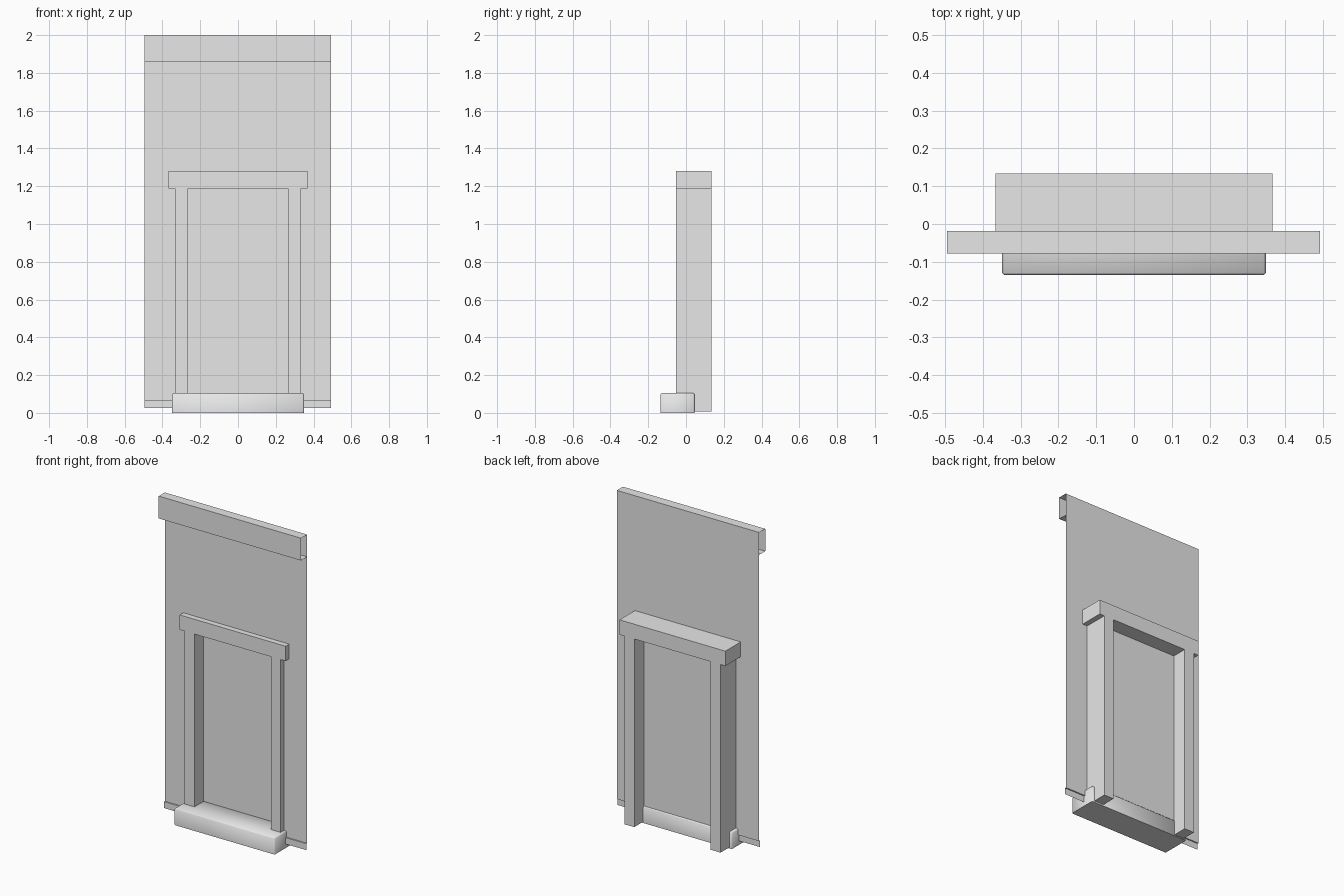
import bpy, bmesh, math

cube = bpy.data.objects.get("Cube")
if cube:
    bpy.data.objects.remove(cube, do_unlink=True)

grey = bpy.data.materials.new("plain_grey")
grey.use_nodes = True
colour = (0.8, 0.8, 0.8, 1)
grey.diffuse_color = colour
grey.node_tree.nodes["Principled BSDF"].inputs["Base Color"].default_value = colour

LEFT, RIGHT = -0.495, 0.492      # wall ends
WALL_Y = -0.018
FRAME_FRONT, FRAME_BACK = -0.053, 0.134
HIDDEN = 0.3                     # wall edge buried in the jambs


def finish(name, bm):
    mesh = bpy.data.meshes.new(name)
    bm.to_mesh(mesh)
    bm.free()
    obj = bpy.data.objects.new(name, mesh)
    bpy.context.collection.objects.link(obj)
    mesh.materials.append(grey)
    return obj


def strip(bm, profile, x0, x1):
    """Open sheet: sweep a (y, z) profile along x."""
    ends = [[bm.verts.new((x, y, z)) for y, z in profile] for x in (x0, x1)]
    for i in range(len(profile) - 1):
        bm.faces.new((ends[0][i], ends[0][i + 1], ends[1][i + 1], ends[1][i]))


# Wall sheet with the door opening left free
bm = bmesh.new()
for x0, x1 in ((LEFT, -HIDDEN), (HIDDEN, RIGHT)):
    strip(bm, [(WALL_Y, 1.235), (WALL_Y, 0.065)], x0, x1)
strip(bm, [(WALL_Y, 2.0), (WALL_Y, 1.235)], LEFT, RIGHT)
finish("wall", bm)

# Open-ended cornice along the top
bm = bmesh.new()
strip(bm, [(WALL_Y, 2.0), (-0.078, 2.0), (-0.078, 1.86), (WALL_Y, 1.86)], LEFT, RIGHT)
finish("cornice", bm)

# Skirting on each side of the door
bm = bmesh.new()
for x0, x1 in ((LEFT, -HIDDEN), (HIDDEN, RIGHT)):
    strip(bm, [(WALL_Y, 0.065), (-0.026, 0.065), (-0.026, 0.025)], x0, x1)
finish("skirting", bm)

# Door frame: one outline of jambs and overhanging lintel, extruded in depth
half = [(0.265, 1.187), (0.265, 0.008), (0.333, 0.008),
        (0.333, 1.187), (0.367, 1.187), (0.367, 1.28)]
outline = half + [(-x, z) for x, z in reversed(half)]
bm = bmesh.new()
face = bm.faces.new([bm.verts.new((x, FRAME_FRONT, z)) for x, z in outline])
new = bmesh.ops.extrude_face_region(bm, geom=[face])["geom"]
bmesh.ops.translate(bm, vec=(0, FRAME_BACK - FRAME_FRONT, 0),
                    verts=[v for v in new if isinstance(v, bmesh.types.BMVert)])
bmesh.ops.recalc_face_normals(bm, faces=bm.faces)
finish("door_frame", bm)

# Door panel set back in the frame
bm = bmesh.new()
strip(bm, [(0.038, 1.187), (0.038, 0.05)], -0.265, 0.265)
finish("door_panel", bm)

# Worn doorstep: softened top and upright edges, flat underside
bm = bmesh.new()
bmesh.ops.create_cube(bm, size=1)
for v in bm.verts:
    v.co.x *= 0.698
    v.co.y = v.co.y * 0.18 - 0.045
    v.co.z = v.co.z * 0.104 + 0.052
soft = [e for e in bm.edges if max(v.co.z for v in e.verts) > 0.05]
bmesh.ops.bevel(bm, geom=soft, offset=0.006, segments=1, affect='EDGES')
step = finish("doorstep", bm)
bpy.ops.object.select_all(action='DESELECT')
step.select_set(True)
bpy.context.view_layer.objects.active = step
bpy.ops.object.shade_smooth_by_angle(angle=math.radians(60))
